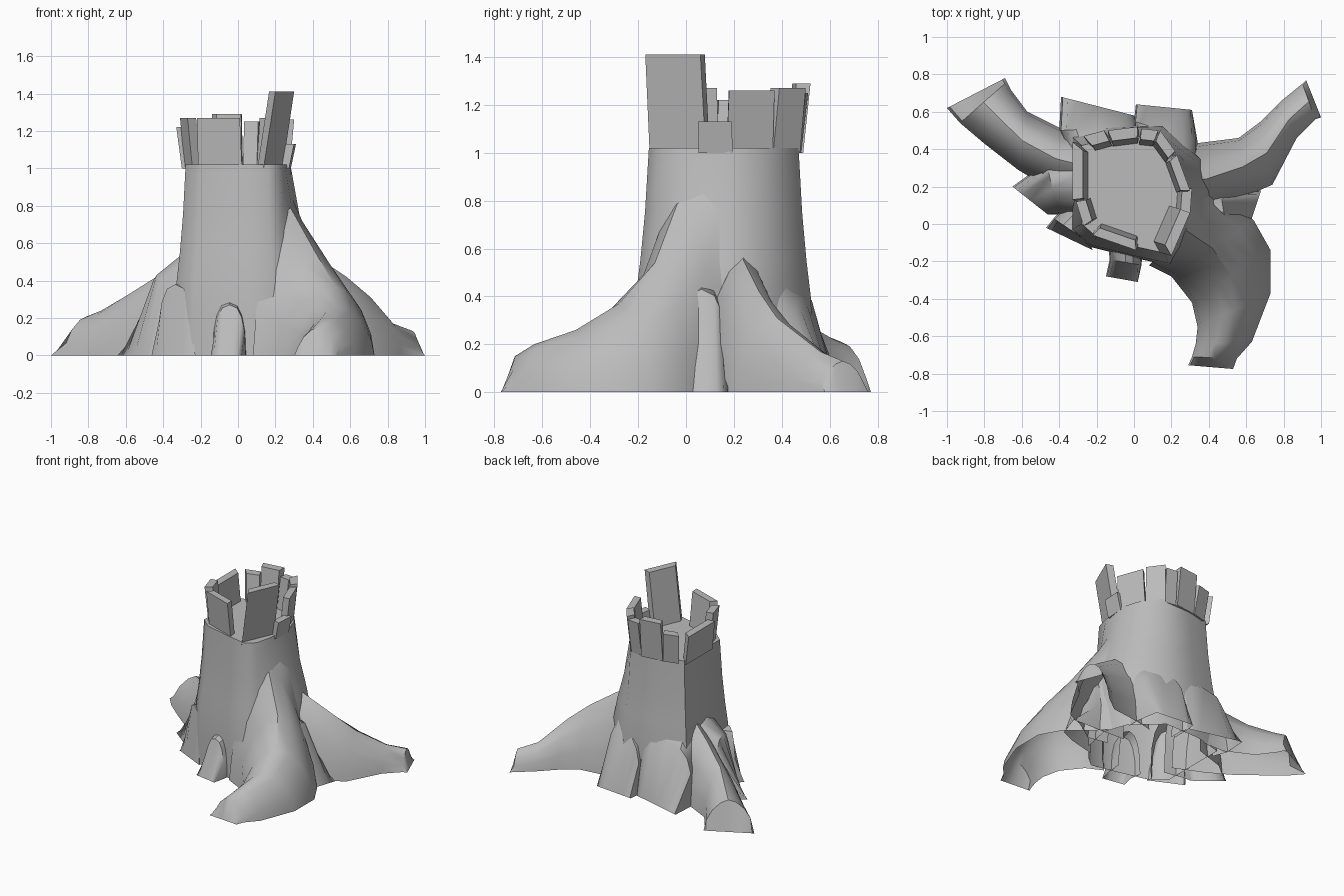
import bpy, bmesh, math

old = bpy.data.objects.get("Cube")
if old:
    bpy.data.objects.remove(old, do_unlink=True)

bark = bpy.data.materials.new("grey_bark")
bark.use_nodes = True
GREY = (0.5, 0.5, 0.5, 1)
bark.diffuse_color = GREY
bark.node_tree.nodes["Principled BSDF"].inputs["Base Color"].default_value = GREY

CENTRE = (0.0, 0.17)
RIM = 1.02


def toward(p, s):
    """Scale a plan point about the trunk axis."""
    return tuple(c + (v - c) * s for v, c in zip(p, CENTRE))


def finish(name, bm, smooth=None):
    bmesh.ops.recalc_face_normals(bm, faces=bm.faces)
    me = bpy.data.meshes.new(name)
    bm.to_mesh(me)
    bm.free()
    me.materials.append(bark)
    ob = bpy.data.objects.new(name, me)
    bpy.context.scene.collection.objects.link(ob)
    if smooth:
        bpy.ops.object.select_all(action='DESELECT')
        ob.select_set(True)
        bpy.context.view_layer.objects.active = ob
        bpy.ops.object.shade_smooth_by_angle(angle=math.radians(smooth))


def loft(bm, rings, closed):
    rows = [[bm.verts.new(p) for p in r] for r in rings]
    n = len(rows[0])
    for a, b in zip(rows, rows[1:]):
        for i in range(n if closed else n - 1):
            j = (i + 1) % n
            bm.faces.new((a[i], a[j], b[j], b[i]))
    return rows


def root(name, sections, sharp=1.2, steps=8):
    """Arched shell; each section is left x, y, right x, y, ridge height."""
    rings = []
    for lx, ly, rx, ry, h in sections:
        ring = []
        for i in range(steps + 1):
            a = math.pi * i / steps
            c = math.cos(a)
            t = 0.5 - 0.5 * math.copysign(abs(c) ** sharp, c)
            z = h * max(math.sin(a), 0) ** sharp
            ring.append((lx + (rx - lx) * t, ly + (ry - ly) * t, z))
        rings.append(ring)
    bm = bmesh.new()
    loft(bm, rings, False)
    bmesh.ops.remove_doubles(bm, verts=bm.verts, dist=0.0005)
    finish(name, bm, 40)


def trunk_point(p, z, s):
    """The left side of the trunk swells more strongly than the rest."""
    x, y = toward(p, s)
    if p[0] > .23:
        x = p[0] * (1 + 3.5 * min(s - 1, .14))
    return x, y, z


# Trunk: uneven outline flaring to the ground, closed by a flat cut at the rim
OUTLINE = [(-.28, 0), (-.2, -.07), (0, -.12), (.16, -.155), (.225, -.1), (.25, 0),
           (.28, .18), (.24, .32), (.13, .47), (-.1, .465), (-.28, .42)]
FLARE = [(0, 1.21), (.2, 1.2), (.4, 1.17), (.55, 1.11), (.75, 1.05), (RIM, 1)]
bm = bmesh.new()
rows = loft(bm, [[trunk_point(p, z, s) for p in OUTLINE] for z, s in FLARE], True)
bm.faces.new(rows[-1])
finish("trunk", bm, 65)

# Broken splinters leaning outward: top edge ends, height, sideways lean
SPLINTERS = [
    ("left_back", -.33, .44, -.33, .13, 1.22, 0),
    ("left_front", -.31, .12, -.27, -.01, 1.27, 0),
    ("front", -.22, -.06, .01, -.14, 1.27, 0),
    ("tall", .2, -.17, .3, .06, 1.41, .04),
    ("low", .3, .05, .31, .19, 1.13, 0),
    ("right", .3, .18, .23, .37, 1.26, 0),
    ("back_right", .22, .39, .14, .5, 1.27, 0),
    ("back_mid", .13, .5, .04, .51, 1.25, 0),
    ("back", .02, .52, -.14, .5, 1.29, 0),
    ("back_left", -.16, .5, -.27, .47, 1.22, 0),
]
for name, x1, y1, x2, y2, top, lean in SPLINTERS:
    rings = []
    for z, s, dx, wide in ((RIM - .02, .91, lean, .06), (top, 1, 0, 0)):
        ex, ey = (x2 - x1) * wide, (y2 - y1) * wide
        ends = ((x1 - ex, y1 - ey), (x2 + ex, y2 + ey))
        p, q = (toward(e, s) for e in ends)
        pi, qi = (toward(e, s - .17) for e in ends)
        rings.append([(x - dx, y, z) for x, y in (p, q, qi, pi)])
    bm = bmesh.new()
    lo, hi = loft(bm, rings, True)
    bm.faces.new(hi)
    bm.faces.new(lo)
    finish("splinter_" + name, bm)

# Three long roots
root("front_root", [
    (.2, -.1, .38, .26, .84), (.08, -.22, .48, .15, .79),
    (.2, -.28, .64, .02, .54), (.31, -.42, .73, -.14, .37),
    (.34, -.55, .73, -.37, .26), (.33, -.64, .63, -.63, .2),
    (.31, -.71, .55, -.72, .15), (.29, -.755, .53, -.775, 0)])
root("left_root", [
    (.2, .4, .3, .08, .62), (.32, .43, .45, .05, .55),
    (.56, .46, .6, .15, .42), (.68, .55, .74, .21, .31),
    (.79, .66, .87, .46, .17), (.9, .75, .97, .56, .13),
    (.92, .77, 1, .57, 0)])
root("right_root", [
    (-.2, .5, -.25, .1, .6), (-.37, .5, -.47, .2, .43),
    (-.57, .6, -.62, .29, .32), (-.66, .72, -.8, .43, .24),
    (-.68, .76, -.93, .54, .21), (-.69, .78, -1, .62, 0)])

# Short buttress roots, broad and flat-faced
root("side_buttress", [
    (.25, .19, .3, -.1, .52), (.46, .18, .5, -.05, .43), (.68, .18, .62, 0, 0)], .8)
root("right_buttress", [
    (-.25, .4, -.25, .02, .58), (-.47, .33, -.4, .05, .43), (-.65, .2, -.46, .05, 0)], .8)
root("front_right_buttress", [
    (-.34, .12, -.18, -.04, .41), (-.43, .03, -.24, -.1, .38), (-.47, -.02, -.22, -.14, 0)], .8)
root("small_front_buttress", [
    (-.14, -.1, .05, -.1, .3), (-.13, -.19, .04, -.22, .27), (-.15, -.28, .02, -.31, 0)], .8)
root("back_right_buttress", [
    (-.36, .4, .02, .42, .52), (-.4, .5, .02, .52, .42), (-.39, .68, 0, .58, 0)], .6)
root("back_left_buttress", [
    (0, .42, .34, .35, .52), (0, .55, .34, .44, .4), (.01, .64, .31, .61, 0)], .6)
